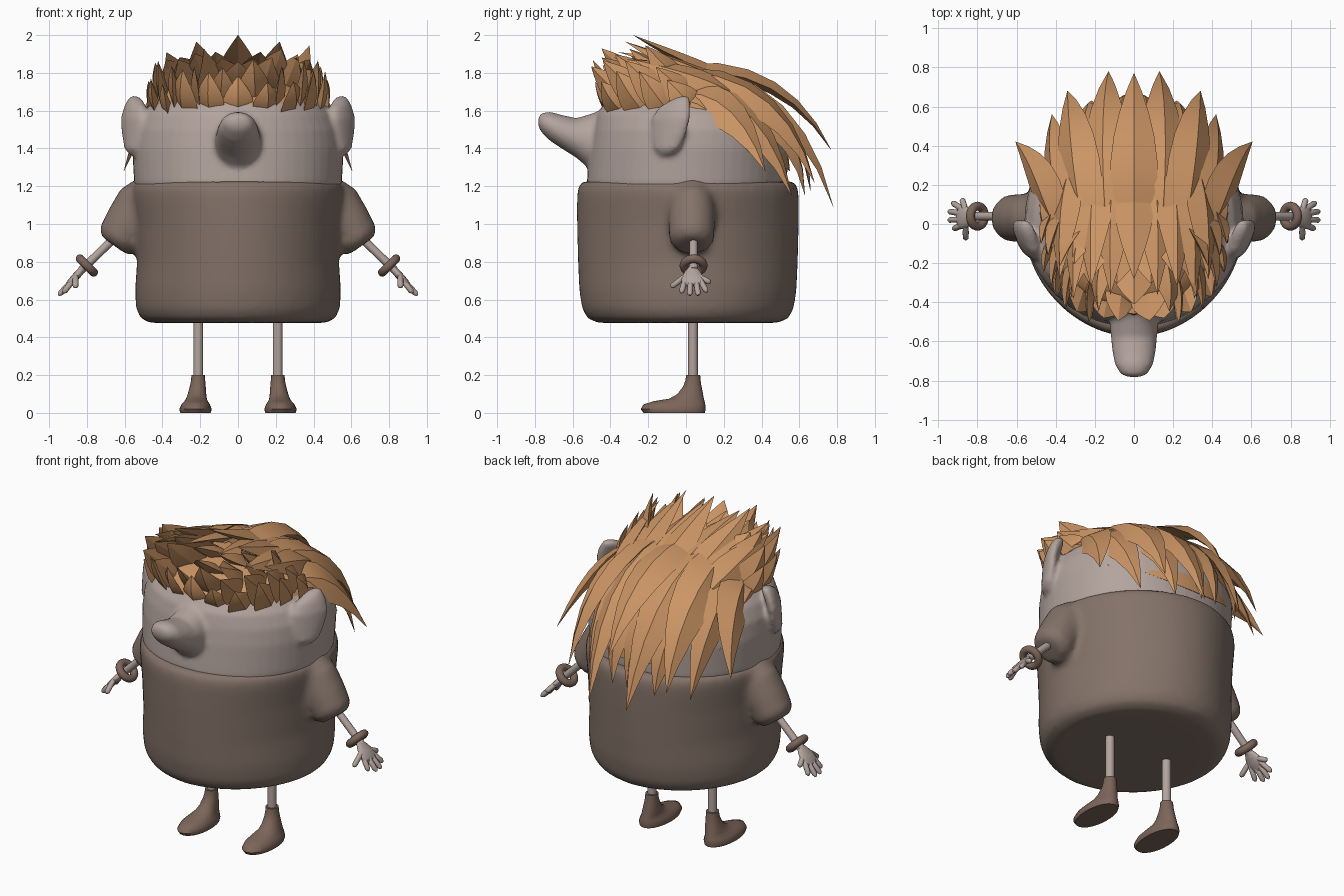
import bpy, bmesh, random
from math import sin, cos, pi, radians, copysign
from mathutils import Vector as V

random.seed(4)
X, Y, Z = V((1, 0, 0)), V((0, 1, 0)), V((0, 0, 1))


def mat(name, rgb):
    m = bpy.data.materials.new(name)
    m.diffuse_color = (*rgb, 1)
    return m


SKIN = mat("skin", (0.45, 0.37, 0.34))
CLOTH = mat("cloth", (0.23, 0.17, 0.14))
SHOE = mat("shoe", (0.20, 0.13, 0.10))
HAIR = mat("hair", (0.60, 0.30, 0.13))


def ring(c, u, v, a, b, n=24, e=2.0):
    """Superellipse ring around c, spanned by u and v."""
    f = lambda t: copysign(abs(t) ** (2 / e), t)
    return [V(c) + u * a * f(cos(2 * pi * i / n)) + v * b * f(sin(2 * pi * i / n)) for i in range(n)]


def loft(bm, rings):
    """Skin a list of equal rings and close both ends."""
    vs = [[bm.verts.new(p) for p in r] for r in rings]
    n = len(vs[0])
    for r, q in zip(vs, vs[1:]):
        for i in range(n):
            j = (i + 1) % n
            bm.faces.new((r[i], r[j], q[j], q[i]))
    bm.faces.new(vs[0])
    bm.faces.new(vs[-1])


def tube(bm, pts, radii, n=12, side=Y):
    pts = [V(p) for p in pts]
    rings = []
    for i, (p, r) in enumerate(zip(pts, radii)):
        t = (pts[min(i + 1, len(pts) - 1)] - pts[max(i - 1, 0)]).normalized()
        u = (side - t * side.dot(t)).normalized()
        rings.append(ring(p, u, t.cross(u), r, r, n))
    loft(bm, rings)


def finish(name, bm, material, angle=40, voxel=0, mirror=False, smooth=4):
    bmesh.ops.recalc_face_normals(bm, faces=bm.faces)
    me = bpy.data.meshes.new(name)
    bm.to_mesh(me)
    bm.free()
    ob = bpy.data.objects.new(name, me)
    bpy.context.collection.objects.link(ob)
    me.materials.append(material)
    bpy.ops.object.select_all(action='DESELECT')
    ob.select_set(True)
    bpy.context.view_layer.objects.active = ob
    bpy.ops.object.shade_smooth_by_angle(angle=radians(angle))
    if mirror:
        ob.modifiers.new("Mirror", 'MIRROR').use_mirror_merge = False
    if voxel:
        r = ob.modifiers.new("Remesh", 'REMESH')
        r.mode, r.voxel_size, r.use_smooth_shade = 'VOXEL', voxel, True
        ob.modifiers.new("Smooth", 'SMOOTH').iterations = smooth
    return ob


# Sweater body with blended sleeves
bm = bmesh.new()
body = [(0.475, 0.40, 0.40), (0.478, 0.47, 0.48), (0.50, 0.515, 0.53), (0.55, 0.54, 0.56), (0.65, 0.545, 0.575),
        (0.80, 0.535, 0.582), (1.0, 0.545, 0.587), (1.15, 0.565, 0.587), (1.2, 0.565, 0.58), (1.225, 0.54, 0.56)]
loft(bm, [ring((0, 0.01, z), X, Y, a, b, 56, 1.93) for z, a, b in body])
for s in (1, -1):
    tube(bm, [(s * 0.46, 0.03, 1.16), (s * 0.53, 0.03, 1.11), (s * 0.575, 0.03, 1.02),
              (s * 0.63, 0.03, 0.92), (s * 0.655, 0.03, 0.885)],
         [0.11, 0.12, 0.125, 0.12, 0.085], 24)
finish("sweater", bm, CLOTH, voxel=0.02, smooth=7)

# Head, nose and ears
bm = bmesh.new()
head = [(1.12, 0.52, -0.50, 0.50), (1.22, 0.55, -0.525, 0.535), (1.4, 0.56, -0.51, 0.54), (1.5, 0.55, -0.495, 0.53),
        (1.58, 0.515, -0.475, 0.50), (1.64, 0.455, -0.43, 0.46), (1.70, 0.36, -0.33, 0.38), (1.74, 0.2, -0.2, 0.22)]
loft(bm, [ring((0, (f + b) / 2, z), X, Y, a, (b - f) / 2, 56, 2.05) for z, a, f, b in head])
nose = [(-0.40, 1.24, 1.62, 0.14), (-0.50, 1.28, 1.585, 0.125), (-0.58, 1.35, 1.56, 0.118), (-0.66, 1.40, 1.578, 0.11),
        (-0.72, 1.44, 1.595, 0.097), (-0.765, 1.485, 1.588, 0.07), (-0.782, 1.515, 1.565, 0.035)]
loft(bm, [ring((0, y, (l + h) / 2), X, Z, a, (h - l) / 2) for y, l, h, a in nose])
ear = [(1.365, 0.54, -0.14, -0.07), (1.40, 0.55, -0.17, -0.035), (1.48, 0.553, -0.18, 0.0), (1.56, 0.553, -0.18, 0.02),
       (1.62, 0.545, -0.14, 0.022), (1.66, 0.545, -0.07, 0.018), (1.68, 0.55, -0.02, 0.01)]
for s in (1, -1):
    u, v = V((s * 0.5, 0.866, 0)), V((s * 0.866, -0.5, 0))
    loft(bm, [ring((s * x, (f + b) / 2, z), u, v, (b - f) / 1.73, min(0.04, (b - f) / 2.5)) for z, x, f, b in ear])
finish("head", bm, SKIN, voxel=0.014)

# Legs
bm = bmesh.new()
tube(bm, [(0.21, 0.037, 0.17), (0.21, 0.037, 0.52)], [0.026, 0.026], 16)
finish("legs", bm, SKIN, mirror=True)

# Shoes
bm = bmesh.new()
shoe = [(0, 0.225, 0.08, -0.225, 0.10), (0.02, 0.225, 0.086, -0.24, 0.104), (0.045, 0.224, 0.075, -0.225, 0.102),
        (0.062, 0.222, 0.062, -0.17, 0.098), (0.075, 0.22, 0.055, -0.09, 0.095), (0.10, 0.217, 0.049, -0.045, 0.09),
        (0.14, 0.213, 0.042, -0.015, 0.082), (0.175, 0.211, 0.037, -0.002, 0.077), (0.20, 0.211, 0.036, 0.0, 0.075)]
loft(bm, [ring((x, (f + b) / 2, z), X, Y, a, (b - f) / 2, 28, 2.1) for z, x, a, f, b in shoe])
finish("shoes", bm, SHOE, angle=50, mirror=True)

# Forearms and hands
bm = bmesh.new()
tube(bm, [(0.66, 0.04, 0.92), (0.83, 0.04, 0.755)], [0.022, 0.022])
palm = [(0.815, 0.77, 0.02, 0.018), (0.84, 0.742, 0.045, 0.02), (0.865, 0.715, 0.06, 0.02),
        (0.89, 0.69, 0.06, 0.017), (0.902, 0.675, 0.04, 0.01)]
w = V((0.707, 0, 0.707))
loft(bm, [ring((x, 0.035, z), Y, w, a, b, 16) for x, z, a, b in palm])
for y0, tip in [(-0.01, (0.86, -0.08, 0.665)), (0.0, (0.925, -0.025, 0.635)), (0.025, (0.95, 0.02, 0.622)),
                (0.05, (0.95, 0.065, 0.622)), (0.065, (0.93, 0.11, 0.64)), (0.07, (0.88, 0.13, 0.69))]:
    a, t = V((0.86, y0, 0.72)), V(tip)
    tube(bm, [a, a.lerp(t, 0.5), a.lerp(t, 0.88), t], [0.015, 0.0155, 0.015, 0.006], 10, w)
finish("hands", bm, SKIN, angle=60, mirror=True)

# Cuff rings
for s, side in ((1, "left"), (-1, "right")):
    bpy.ops.mesh.primitive_torus_add(location=(s * 0.80, 0.04, 0.78), rotation=(0, s * radians(135), 0),
                                     major_radius=0.051, minor_radius=0.023, major_segments=32, minor_segments=12)
    cuff = bpy.context.object
    cuff.name = side + "_cuff"
    cuff.data.materials.append(SHOE)
    bpy.ops.object.shade_smooth()

# Hair cap, lower at the back of the head
bm = bmesh.new()
rings = []
for k in range(8):
    p = k / 8 * pi / 2
    r = []
    for i in range(48):
        t = 2 * pi * i / 48
        b = max(0, sin(t))
        zb = 1.61 - 0.33 * b
        r.append(V(((0.475 + 0.07 * b) * cos(p) * cos(t), 0.04 + 0.48 * cos(p) * sin(t) + 0.03 * b,
                    zb + (1.79 - zb) * sin(p))))
    rings.append(r)
loft(bm, rings)
finish("hair_cap", bm, HAIR)


# Pointed hair locks
def lock(bm, a, m, t, width):
    """Leaf-shaped ridged spike along a quadratic curve."""
    a, m, t = V(a), V(m), V(t)
    rings = []
    for k, wf in enumerate((0.8, 1.0, 1.0, 0.86, 0.62, 0.33, 0.01)):
        q = k / 6
        p = a * (1 - q) ** 2 + m * 2 * q * (1 - q) + t * q * q
        d = ((m - a) * (1 - q) + (t - m) * q).normalized()
        n = p - V((0, 0.05, 1.4))
        n = (n - d * n.dot(d)).normalized()
        s = d.cross(n)
        h = width * wf
        rings.append([p - s * h, p + n * h * 0.4, p + s * h, p - n * h * 0.25])
    loft(bm, rings)


bm = bmesh.new()
# fringe rows: count, half sweep, base (rx, ry, z), tip (rx, ry, z), forward shift at the sides, width
rows = [(11, 95, (0.43, 0.40, 1.60), (0.475, 0.46, 1.78), 0.14, 0.085),
        (10, 95, (0.39, 0.33, 1.64), (0.44, 0.465, 1.83), 0.20, 0.09),
        (7, 85, (0.30, 0.20, 1.70), (0.38, 0.41, 1.90), 0.18, 0.10),
        (6, 80, (0.22, 0.05, 1.73), (0.31, 0.27, 1.89), 0.16, 0.11)]
for n, sweep, b, t, fwd, wd in rows:
    for i in range(n):
        a = radians(sweep * (2 * i / (n - 1) - 1))
        j = random.uniform(-0.045, 0.045)
        A = V((b[0] * sin(a), -b[1] * cos(a), b[2]))
        T = V((t[0] * sin(a), -t[1] * cos(a) - fwd * abs(sin(a)), t[2] + j))
        lock(bm, A, A.lerp(T, 0.5) + V((sin(a), -cos(a), 0)) * 0.02, T, wd * random.uniform(0.85, 1.1))
# crown locks leaning forward
for x, y, z in [(0, -0.28, 2.0), (0.12, -0.36, 1.91), (0.22, -0.32, 1.965), (0.31, -0.38, 1.88), (0.38, -0.28, 1.87)]:
    for s in ((1, -1) if x else (1,)):
        lock(bm, (s * x * 0.85, 0.22, 1.76 - x * 0.2), (s * x * 0.95, -0.02, 1.86 - x * 0.2), (s * x, y, z), 0.1)
# long locks sweeping back
back = [((0, 0, 1.81), (0, 0.52, 1.83), (0, 0.77, 1.39), 0.12),
        ((0.13, 0, 1.79), (0.16, 0.58, 1.75), (0.13, 0.78, 1.09), 0.13),
        ((0.24, 0, 1.77), (0.31, 0.50, 1.72), (0.34, 0.68, 1.22), 0.13),
        ((0.33, 0, 1.71), (0.42, 0.38, 1.66), (0.42, 0.56, 1.15), 0.12),
        ((0.38, 0, 1.67), (0.46, 0.26, 1.66), (0.605, 0.42, 1.28), 0.12),
        ((0.07, 0.2, 1.73), (0.07, 0.62, 1.62), (0.05, 0.66, 1.17), 0.12),
        ((0.22, 0.15, 1.71), (0.25, 0.58, 1.58), (0.22, 0.63, 1.15), 0.12),
        ((0.42, -0.05, 1.64), (0.47, 0.10, 1.66), (0.46, 0.33, 1.38), 0.09)]
for a, m, t, wd in back:
    for s in ((1, -1) if a[0] else (1,)):
        lock(bm, *[(s * p[0], p[1], p[2]) for p in (a, m, t)], wd)
finish("hair_locks", bm, HAIR, angle=25)
